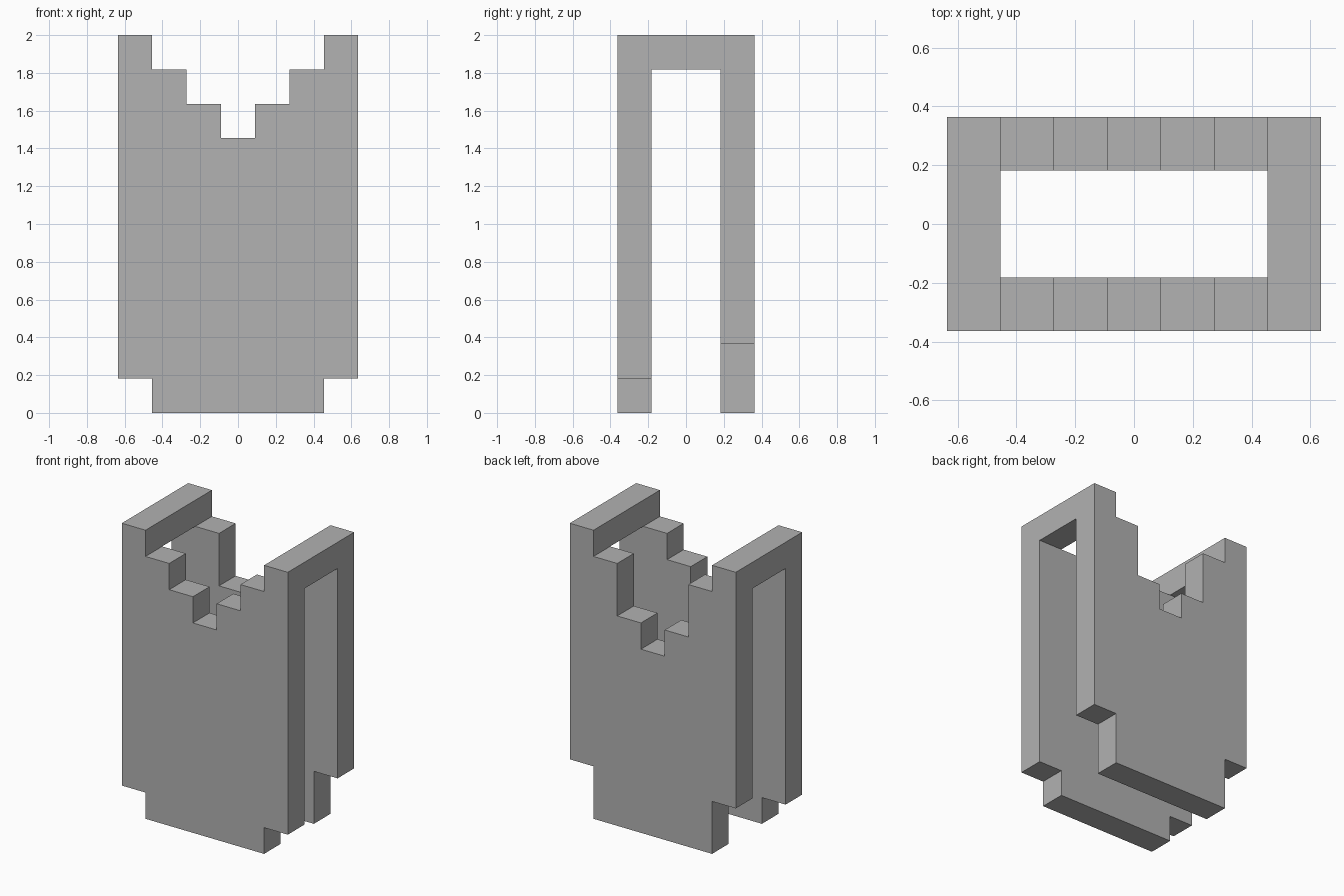
import bpy
import bmesh
from mathutils import Vector

cube = bpy.data.objects.get("Cube")
if cube:
    bpy.data.objects.remove(cube, do_unlink=True)

U = 2 / 11  # one block

grey = bpy.data.materials.new("plain grey")
grey.use_nodes = True
colour = (0.445, 0.445, 0.445, 1)
grey.diffuse_color = colour
grey.node_tree.nodes["Principled BSDF"].inputs["Base Color"].default_value = colour


def finish(name, bm):
    bmesh.ops.recalc_face_normals(bm, faces=bm.faces)
    mesh = bpy.data.meshes.new(name)
    bm.to_mesh(mesh)
    bm.free()
    mesh.materials.append(grey)
    obj = bpy.data.objects.new(name, mesh)
    bpy.context.collection.objects.link(obj)
    return obj


def panel(name, half_outline, y):
    """Mirror half an outline (in blocks) and extrude it one block deep."""
    outline = half_outline + [(-x, z) for x, z in reversed(half_outline)]
    bm = bmesh.new()
    verts = [bm.verts.new((x * U, y * U, z * U)) for x, z in outline]
    face = bm.faces.new(verts)
    result = bmesh.ops.extrude_face_region(bm, geom=[face])
    moved = [v for v in result["geom"] if isinstance(v, bmesh.types.BMVert)]
    bmesh.ops.translate(bm, verts=moved, vec=(0, U, 0))
    return finish(name, bm)


def strap(name, x):
    """Block joining the two panels at the shoulder; its ends stay open."""
    bm = bmesh.new()
    bmesh.ops.create_cube(bm, size=U)
    ends = [f for f in bm.faces if abs(f.normal.y) > 0.5]
    bmesh.ops.delete(bm, geom=ends, context="FACES_ONLY")
    bmesh.ops.scale(bm, verts=bm.verts, vec=(1, 2, 1))
    bmesh.ops.translate(bm, verts=bm.verts, vec=Vector((x, 0, 10.5)) * U)
    return finish(name, bm)


# Front panel: stepped neckline, notched lower corners
panel("front_panel", [(2.5, 0), (2.5, 1), (3.5, 1), (3.5, 11), (2.5, 11), (2.5, 10),
                      (1.5, 10), (1.5, 9), (0.5, 9), (0.5, 8)], -2)

# Back panel: deeper neckline, taller notches
panel("back_panel", [(2.5, 0), (2.5, 2), (3.5, 2), (3.5, 11), (2.5, 11), (2.5, 10),
                     (1.5, 10), (1.5, 8), (0.5, 8), (0.5, 7)], 1)

# Shoulder straps
strap("left_shoulder_strap", 3)
strap("right_shoulder_strap", -3)
